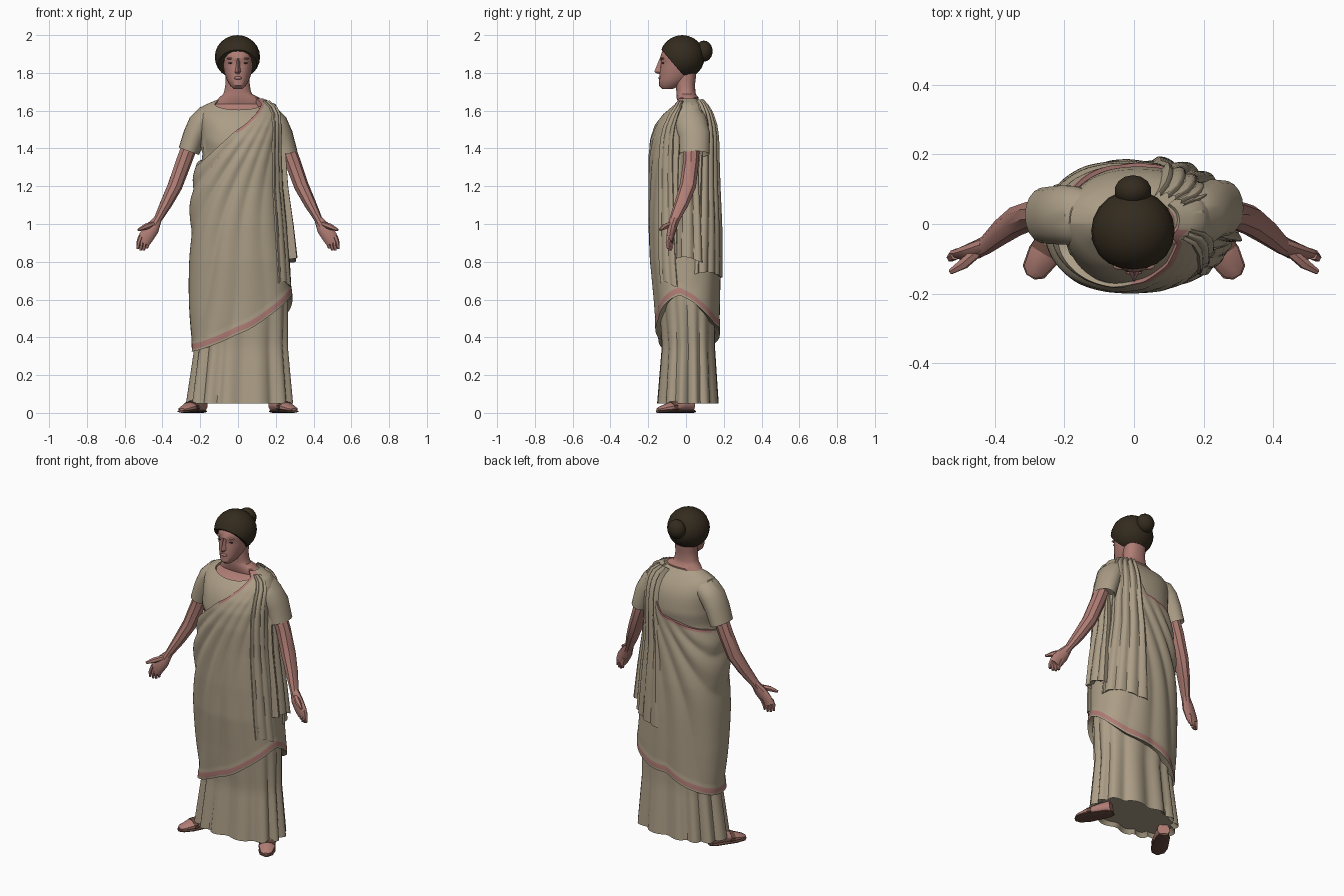
import bpy, bmesh, math
from mathutils import Vector, Matrix
from math import sin, cos, pi

if "Cube" in bpy.data.objects:
    bpy.data.objects.remove(bpy.data.objects["Cube"])


def material(name, rgb):
    m = bpy.data.materials.new(name)
    m.diffuse_color = (*rgb, 1)
    m.use_nodes = True
    m.node_tree.nodes["Principled BSDF"].inputs["Base Color"].default_value = m.diffuse_color
    return m


CLOTH = material("linen", (0.41, 0.34, 0.24))
SKIN = material("skin", (0.43, 0.205, 0.175))
BORDER = material("rose border", (0.43, 0.2, 0.18))
HAIR = material("dark hair", (0.034, 0.024, 0.013))
LEATHER = material("sandal leather", (0.14, 0.07, 0.05))


def finish(name, bm, mats):
    bmesh.ops.recalc_face_normals(bm, faces=bm.faces)
    me = bpy.data.meshes.new(name)
    bm.to_mesh(me)
    bm.free()
    for m in mats:
        me.materials.append(m)
    ob = bpy.data.objects.new(name, me)
    bpy.context.collection.objects.link(ob)
    return ob


def loft(name, rows, mats, closed=True, caps=True, rule=None):
    """Skin a list of point rows; rule(row, centre) picks the material slot."""
    bm = bmesh.new()
    vs = [[bm.verts.new(p) for p in r] for r in rows]
    n = len(rows[0])
    for j in range(len(rows) - 1):
        for i in range(n if closed else n - 1):
            k = (i + 1) % n
            f = bm.faces.new((vs[j][i], vs[j][k], vs[j + 1][k], vs[j + 1][i]))
            if rule:
                f.material_index = rule(j, f.calc_center_median())
    if closed and caps:
        bm.faces.new(vs[0])
        bm.faces.new(vs[-1])
    return finish(name, bm, mats)


def tube(name, path, mat, side=(0, 1, 0), n=10, floor=None):
    """Elliptical tube; path entries are x, y, z, half depth, half width along side."""
    pts = [Vector(p[:3]) for p in path]
    rows, t = [], None
    for i, p in enumerate(path):
        d = pts[min(i + 1, len(pts) - 1)] - pts[max(i - 1, 0)]
        if t is None or d.normalized().dot(t) > -0.2:
            t = d.normalized()
        s = Vector(side)
        s = (s - s.dot(t) * t).normalized()
        u = t.cross(s)
        row = [pts[i] + u * p[3] * cos(a) + s * p[4] * sin(a)
               for a in (2 * pi * k / n for k in range(n))]
        if floor is not None:
            for v in row:
                v.z = max(v.z, floor)
        rows.append(row)
    return loft(name, rows, [mat])


def ellipsoid(name, centre, radii, mat, u=16, v=10, cut=None):
    bm = bmesh.new()
    bmesh.ops.create_uvsphere(bm, u_segments=u, v_segments=v, radius=1,
                              matrix=Matrix.Translation(centre) @ Matrix.Diagonal((*radii, 1)))
    if cut:
        bmesh.ops.bisect_plane(bm, geom=bm.verts[:] + bm.edges[:] + bm.faces[:],
                               plane_co=cut[0], plane_no=cut[1], clear_inner=True)
        bmesh.ops.holes_fill(bm, edges=[e for e in bm.edges if e.is_boundary], sides=0)
    return finish(name, bm, [mat])


# Body envelope: z, left, right, front, back
BODY = [(0.05, -.27, .29, -.15, .17), (0.35, -.245, .282, -.145, .17), (0.6, -.25, .285, -.165, .175),
        (0.8, -.25, .27, -.185, .178), (1.0, -.25, .255, -.191, .178), (1.2, -.24, .235, -.191, .172),
        (1.35, -.21, .23, -.191, .17), (1.45, -.2, .228, -.183, .17), (1.52, -.205, .228, -.163, .162),
        (1.58, -.21, .225, -.125, .143), (1.63, -.19, .195, -.07, .105), (1.665, -.105, .12, -.05, .07),
        (1.69, -.075, .07, -.05, .05), (1.74, -.066, .062, -.055, .048), (1.8, -.066, .062, -.05, .055)]


def body(th, z, off=0.0):
    zc = min(max(z, BODY[0][0]), BODY[-1][0])
    for a, b in zip(BODY, BODY[1:]):
        if zc <= b[0]:
            f = (zc - a[0]) / (b[0] - a[0])
            x0, x1, y0, y1 = (a[i] + (b[i] - a[i]) * f for i in range(1, 5))
            break
    c, s = cos(th), sin(th)
    x = (x0 + x1) / 2 + ((x1 - x0) / 2 + off) * math.copysign(abs(c) ** .87, c)
    y = (y0 + y1) / 2 + ((y1 - y0) / 2 + off) * math.copysign(abs(s) ** .87, s)
    lift = off * .8 * min(1, max(0, (z - 1.56) / .06))
    return Vector((x, y, z + lift))


def ring(n):
    return [2 * pi * i / n for i in range(n)]


# Neck and upper chest
loft("neck", [[body(t, 1.5 + .3 * j / 16, -.02 if j < 9 else 0) for t in ring(32)]
              for j in range(17)], [SKIN])


# Long tunic: vertical folds low down, scooped neckline, closed underside
def tunic_point(t, v):
    top = 1.668 - .06 * max(0, -sin(t)) ** 2
    z = .05 + (top - .05) * v
    low = max(0, 1 - z / .9)
    fold = (abs(sin(6.5 * t + .6 * sin(3 * t))) - .7) * .03 * low
    off = (-.005 if z > 1.4 else -.02 * min(1, z / .35)) + fold
    return body(t, z, off)


tr = ring(104)
rows = [[tunic_point(t, j / 44) for t in tr] for j in range(45)]
inner = [Vector((p.x * .9, p.y * .9, .075)) for p in rows[0]]
collar = [body(t, tunic_point(t, 1).z - .012, -.025) for t in tr]
loft("tunic", [inner] + rows + [collar], [CLOTH])


# Draped mantle: hem rises to the left hip, top edge runs from left shoulder to right armpit
def hem(t):
    f = (cos(t) + 1) / 2
    drop = .14 * max(0, sin(t + .15)) * max(0, cos(t))
    return .325 + .3 * f ** 1.6 + .02 * max(0, sin(t)) - drop


def top_edge(t):
    x = .225 * cos(t)
    front = 1.51 + .92 * x
    back = 1.40 + .3 * x + 1.6 * max(0, x - .03)
    w = min(1, max(0, .5 + 1.4 * sin(t)))
    return min(1.662, front + (back - front) * w)


def mantle_fold(p):
    dx, dz = .24 - p.x, 1.78 - p.z
    phi = math.atan2(dx, dz)
    amp = .006 + .013 * min(1, max(0, (.12 - p.x) / .25))
    wave = math.sqrt(sin(phi * 25 + 1.3 * sin(4 * p.z + 2 * p.y) + (6 * p.y if p.y > 0 else 0)) ** 2 + .03)
    return amp * (wave - .65) * min(1, math.hypot(dx, dz) / .45)


def mantle_point(t, z, extra=0.0):
    calm = min(1, .25 + (top_edge(t) - z) / .12)
    return body(t, z, .004 + extra + mantle_fold(body(t, z)) * calm)


mr = ring(176)
low = [0, .012, .042]
rows = [[body(t, hem(t) + .01, -.03) for t in mr]]
rows += [[mantle_point(t, hem(t) + d, .003) for t in mr] for d in low]
for j in range(1, 65):
    rows.append([mantle_point(t, hem(t) + .042 + (top_edge(t) - hem(t) - .042) * j / 64) for t in mr])
rows.append([body(t, top_edge(t) - .004, -.022) for t in mr])


def mantle_colour(j, c):
    if j == 2:
        return 1
    if j >= len(rows) - 3 and ((c.y < 0 and -.01 < c.x < .14) or (c.y > .05 and c.x < .08)):
        return 1
    return 0


loft("mantle", rows, [CLOTH, BORDER], caps=False, rule=mantle_colour)


# Loose mantle ends hanging from the left shoulder
def hanging(name, a0, a1, z0, z1, top_off, low_off, folds, depth, taper):
    out = []
    for j in range(31):
        v = j / 30
        row = []
        for i in range(41):
            u = i / 40
            t = math.radians(a0 + (a1 - a0) * (.5 + (u - .5) * (taper + (1 - taper) * v)))
            z = z0 + (z1 - z0) * v + .015 * v * sin(5 * u)
            edge = min(1, 8 * u, 8 * (1 - u))
            off = top_off + (low_off - top_off) * v + depth * (abs(sin(folds * pi * u + .8 * v)) - .5)
            row.append(body(t, z, -.02 + edge * (.02 + off)))
        out.append(row)
    out.append([Vector((p.x * .9, p.y * .9, p.z + .01)) for p in out[-1]])
    loft(name, out, [CLOTH], closed=False)


hanging("back_drape", 6, 92, 1.65, .73, .008, .014, 5, .012, .6)
hanging("side_drape", -14, 26, 1.5, .81, .012, .04, 3, .014, .72)
hanging("shoulder_folds", -50, -8, 1.645, .68, .008, .008, 3, .007, .7)

# Sleeves, arms, hands and feet, mirrored
for s, label in ((-1, "right"), (1, "left")):
    def m(path):
        return [(p[0] * s, *p[1:]) for p in path]
    drop = 0 if s < 0 else -.015
    back = .025 if s < 0 else .045
    tube(label + "_sleeve", m([(.10, .025, 1.58, .05, .065), (.17, .025, 1.562, .065, .085),
                               (.2, .026, 1.53, .065, .086), (.23, back, 1.47, .061, .084),
                               (.26, back, 1.385 + drop, .057, .08),
                               (.252, back, 1.41 + drop, .045, .06)]), CLOTH, n=18)
    tube(label + "_arm", m([(.24, .03, 1.46, .043, .045), (.288, .027, 1.33, .043, .042),
                            (.335, .01, 1.2, .040, .044), (.38, -.022, 1.11, .033, .038),
                            (.425, -.06, 1.025, .022, .028), (.445, -.07, .99, .025, .026)]), SKIN, n=9)
    tube(label + "_palm", m([(.425, -.06, 1.025, .022, .025), (.455, -.075, .975, .038, .025),
                             (.487, -.085, .93, .040, .019), (.502, -.085, .9, .034, .015)]), SKIN)
    for i in range(4):
        x, y = .467 + .016 * i, -.072 - .006 * i
        tip = .860 + (.010, 0, 0, .008)[i]
        tube(label + "_finger", m([(x, y, .935, .013, .014), (x + .012, y - .006, .90, .012, .013),
                                   (x + .016, y - .004, tip, .007, .008)]), SKIN, n=6)
    tube(label + "_thumb", m([(.45, -.08, 1.0, .014, .016), (.49, -.115, .985, .016, .016),
                              (.528, -.138, .968, .007, .008)]), SKIN, n=6)
    across = (.85, .53 * s, 0)
    tube(label + "_foot", m([(.19, .03, .045, .04, .035), (.225, -.03, .04, .034, .042),
                             (.26, -.09, .028, .026, .046), (.287, -.135, .02, .014, .034),
                             (.295, -.15, .018, .006, .015)]), SKIN, side=across, floor=.012)
    tube(label + "_sandal", m([(.185, .04, .008, .008, .025), (.2, .015, .008, .008, .04),
                               (.26, -.09, .008, .008, .05), (.289, -.138, .008, .008, .038),
                               (.298, -.152, .008, .008, .015)]), LEATHER, side=across, floor=0)
    tube(label + "_sandal_strap", m([(.243, -.062, .031, .033, .047), (.256, -.084, .028, .031, .049)]),
         LEATHER, side=across, floor=.01)

# Head: z, half width, front, back
HEAD = [(1.715, .022, -.125, -.07), (1.732, .042, -.143, -.03), (1.765, .06, -.142, .02),
        (1.80, .072, -.14, .06), (1.835, .08, -.136, .07), (1.86, .083, -.132, .075),
        (1.875, .084, -.139, .075), (1.91, .082, -.128, .075), (1.95, .066, -.095, .06), (1.98, .03, -.05, .03)]
loft("head", [[Vector((w * math.copysign(abs(cos(t)) ** .9, cos(t)), (f + b) / 2 + (b - f) / 2 * sin(t), z))
               for t in ring(20)] for z, w, f, b in HEAD], [SKIN])

# Nose, lips and eyes
loft("nose", [[(-w, -.12, z), (0, y, z), (w, -.12, z)] for z, w, y in
              ((1.795, .022, -.15), (1.805, .024, -.168), (1.835, .017, -.156), (1.875, .013, -.14))], [SKIN])
ellipsoid("lips", (0, -.139, 1.773), (.024, .008, .008), BORDER, 10, 6)
for s in (-1, 1):
    ellipsoid("eye", (s * .036, -.121, 1.852), (.017, .006, .004), HAIR, 10, 6)
    ellipsoid("brow", (s * .036, -.122, 1.876), (.024, .01, .006), SKIN, 10, 6)

# Hair cap cut along the hairline, and bun
ellipsoid("hair", (-.003, -.02, 1.884), (.12, .118, .116), HAIR, 20, 12,
          cut=((0, -.135, 1.928), (0, .76, .65)))
ellipsoid("hair_bun", (-.003, .095, 1.915), (.054, .046, .056), HAIR, 14, 9)

bpy.ops.object.select_all(action='SELECT')
bpy.context.view_layer.objects.active = bpy.context.selected_objects[0]
bpy.ops.object.shade_smooth_by_angle(angle=math.radians(38))
